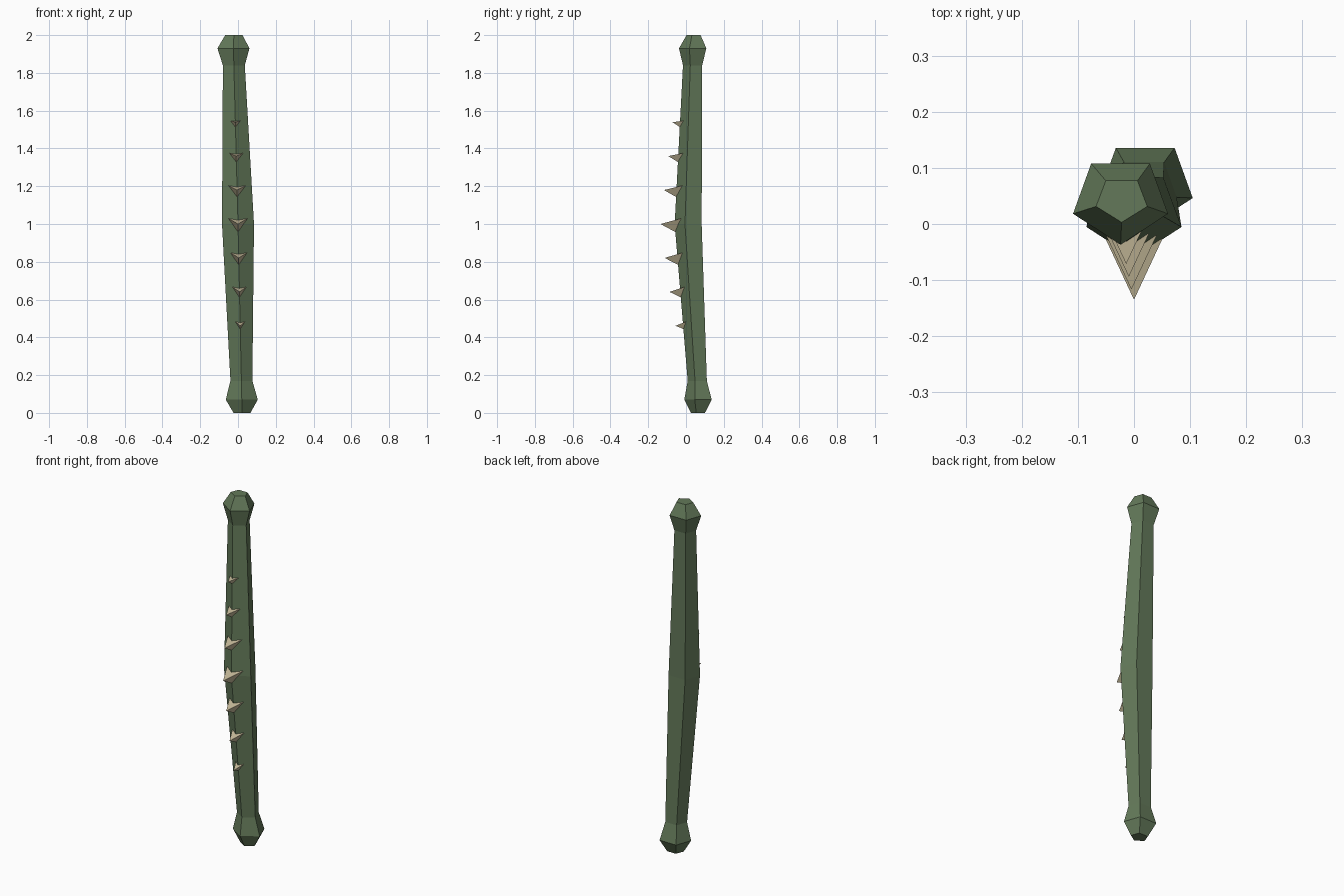
import bpy, bmesh
from math import sin, cos, pi
from mathutils import Vector

cube = bpy.data.objects.get("Cube")
if cube:
    bpy.data.objects.remove(cube)


def material(name, rgb):
    m = bpy.data.materials.new(name)
    m.use_nodes = True
    m.diffuse_color = (*rgb, 1)
    m.node_tree.nodes["Principled BSDF"].inputs["Base Color"].default_value = (*rgb, 1)
    return m


def finish(bm, name, mat):
    bmesh.ops.recalc_face_normals(bm, faces=bm.faces)
    me = bpy.data.meshes.new(name)
    bm.to_mesh(me)
    bm.free()
    me.materials.append(mat)
    ob = bpy.data.objects.new(name, me)
    bpy.context.collection.objects.link(ob)
    return ob


green = material("moss green", (0.125, 0.19, 0.1))
bone = material("pale bone", (0.56, 0.49, 0.32))

# Stem rings: height, centre x, centre y, radius x, radius y
RINGS = [
    (0.0, 0.021, 0.067, 0.047, 0.041),
    (0.07, 0.02, 0.071, 0.089, 0.08),
    (0.17, 0.018, 0.065, 0.061, 0.056),
    (1.0, 0.0, 0.019, 0.089, 0.079),
    (1.84, -0.022, 0.04, 0.061, 0.056),
    (1.93, -0.024, 0.043, 0.089, 0.08),
    (2.0, -0.022, 0.044, 0.048, 0.041),
]

# Five-sided stem with a knob at each end, one edge facing forward
bm = bmesh.new()
loops = []
for z, cx, cy, rx, ry in RINGS:
    angles = [2 * pi * i / 5 for i in range(5)]
    loops.append([bm.verts.new((cx + rx * sin(a), cy - ry * cos(a), z)) for a in angles])
for low, high in zip(loops, loops[1:]):
    for i in range(5):
        j = (i + 1) % 5
        bm.faces.new((low[i], low[j], high[j], high[i]))
bm.faces.new(loops[0])
bm.faces.new(loops[-1])
finish(bm, "stem", green)


def front_edge(z):
    """Point on the forward edge of the stem's shaft."""
    a, b = (RINGS[2], RINGS[3]) if z < 1 else (RINGS[3], RINGS[4])
    t = (z - a[0]) / (b[0] - a[0])
    p, q = (Vector((r[1], r[2] - r[4], r[0])) for r in (a, b))
    return p.lerp(q, t)


# Row of three-sided thorns, largest in the middle
SIZES = [0.53, 0.76, 0.9, 1.0, 0.88, 0.7, 0.52]
for k, s in enumerate(SIZES):
    z = 1 + (k - 3) * 0.177
    root = front_edge(z)
    tilt = 0.008 * (k - 3) / 3
    bm = bmesh.new()
    base = [bm.verts.new(root + s * Vector((0.062 * sin(a), 0.04, -0.062 * cos(a))))
            for a in (0, 2 * pi / 3, 4 * pi / 3)]
    tip = bm.verts.new(root + Vector((0, -0.075 * s, tilt)))
    bm.faces.new(base)
    for i in range(3):
        bm.faces.new((base[i], base[(i + 1) % 3], tip))
    finish(bm, f"thorn_{k + 1}", bone)
